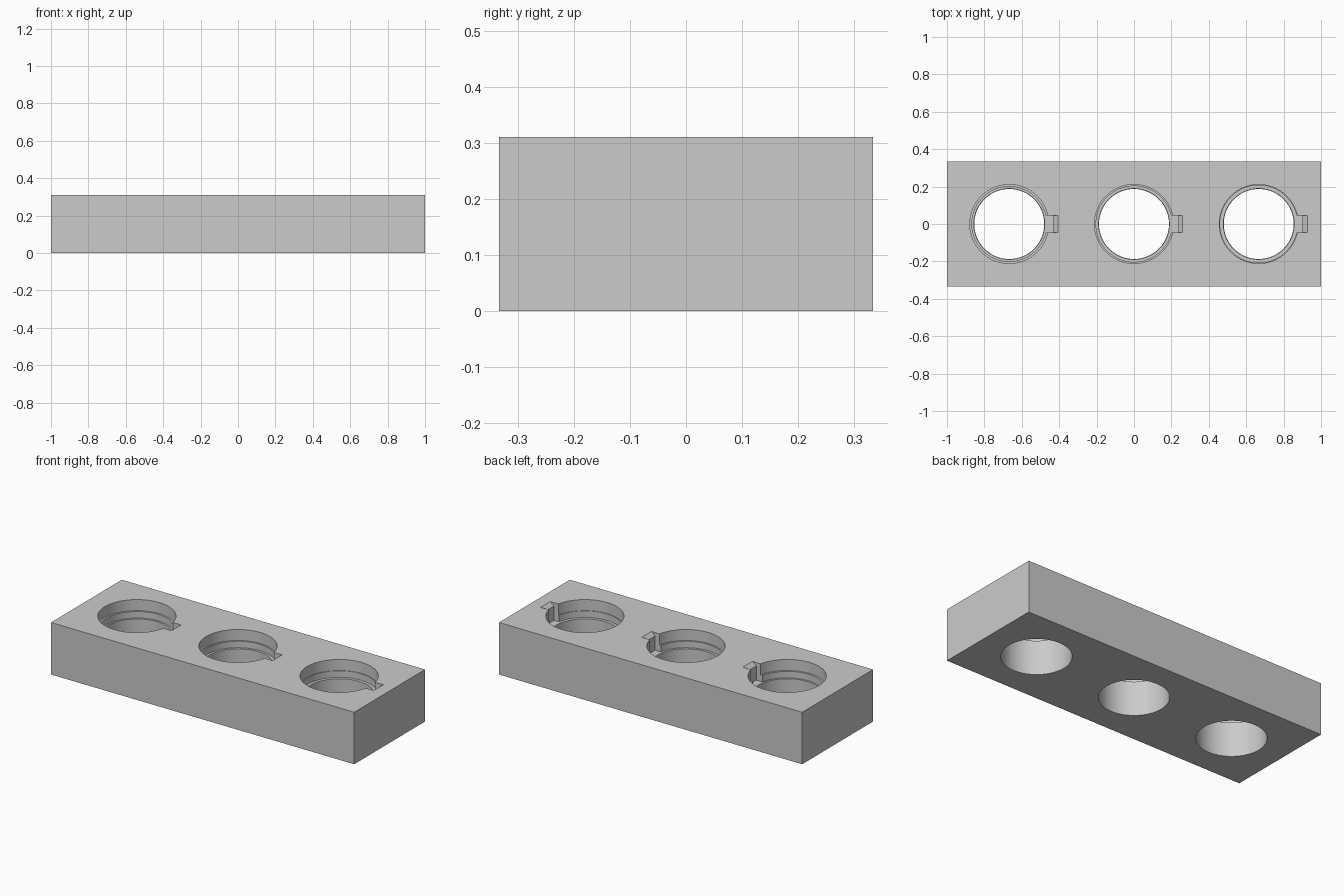
import bpy, bmesh, math

old = bpy.data.objects.get("Cube")
if old:
    bpy.data.objects.remove(old, do_unlink=True)

WIDTH, DEPTH, HEIGHT = 2.0, 0.667, 0.31
SPACING = 0.667
LEDGE = 0.205          # height of the seat inside each socket
SIDES = 96

grey = bpy.data.materials.new("light grey")
grey.use_nodes = True
colour = (0.6, 0.6, 0.6, 1)
grey.diffuse_color = colour
grey.node_tree.nodes["Principled BSDF"].inputs["Base Color"].default_value = colour


def finish(name, bm, cutter=False):
    bmesh.ops.recalc_face_normals(bm, faces=bm.faces)
    mesh = bpy.data.meshes.new(name)
    bm.to_mesh(mesh)
    bm.free()
    mesh.materials.append(grey)
    obj = bpy.data.objects.new(name, mesh)
    bpy.context.collection.objects.link(obj)
    obj.hide_render = cutter
    return obj


def turned(name, profile, x):
    """Closed solid turned around a vertical axis from (radius, z) points."""
    bm = bmesh.new()
    rings = []
    for r, z in profile:
        rings.append([bm.verts.new((x + r * math.cos(a), r * math.sin(a), z))
                      for a in (math.tau * i / SIDES for i in range(SIDES))])
    for low, high in zip(rings, rings[1:]):
        for i in range(SIDES):
            j = (i + 1) % SIDES
            bm.faces.new((low[i], low[j], high[j], high[i]))
    bm.faces.new(rings[0])
    bm.faces.new(rings[-1])
    return finish(name, bm, True)


def extruded(name, outline, x, half_width):
    """Solid from an (x, z) outline, extruded along y."""
    bm = bmesh.new()
    face = bm.faces.new([bm.verts.new((x + px, -half_width, pz)) for px, pz in outline])
    moved = bmesh.ops.extrude_face_region(bm, geom=[face])["geom"]
    bmesh.ops.translate(bm, vec=(0, 2 * half_width, 0),
                        verts=[v for v in moved if isinstance(v, bmesh.types.BMVert)])
    return finish(name, bm, True)


# Rectangular block
bm = bmesh.new()
bmesh.ops.create_cube(bm, size=1)
bmesh.ops.scale(bm, vec=(WIDTH, DEPTH, HEIGHT), verts=bm.verts)
bmesh.ops.translate(bm, vec=(0, 0, HEIGHT / 2), verts=bm.verts)
block = finish("socket_block", bm)

# Three stepped sockets with key slots, each a slightly different fit
cutters = []
for number, fit in enumerate((0.2, 0.203, 0.207)):
    x = (number - 1) * SPACING
    lip = HEIGHT - 0.066
    bore = [(0.187, -0.05), (0.187, 0.04), (0.189, 0.041), (0.189, LEDGE),
            (fit, LEDGE), (fit, lip), (0.211, lip), (0.211, HEIGHT + 0.05)]
    cutters.append(turned("bore_cutter", bore, x))
    # Key slot with a sloped lead-in at its outer end
    slot = [(0.15, LEDGE), (0.235, LEDGE), (0.235, HEIGHT - 0.02),
            (0.26, HEIGHT), (0.26, HEIGHT + 0.04), (0.15, HEIGHT + 0.04)]
    cutters.append(extruded("key_slot_cutter", slot, x, 0.045))

bpy.context.view_layer.objects.active = block
block.select_set(True)
for cutter in cutters:
    cut = block.modifiers.new("cut", "BOOLEAN")
    cut.operation = "DIFFERENCE"
    cut.solver = "EXACT"
    cut.object = cutter
    bpy.ops.object.modifier_apply(modifier=cut.name)
for cutter in cutters:
    bpy.data.objects.remove(cutter, do_unlink=True)

bpy.ops.object.select_all(action="DESELECT")
block.select_set(True)
bpy.ops.object.shade_smooth_by_angle(angle=math.radians(30))
